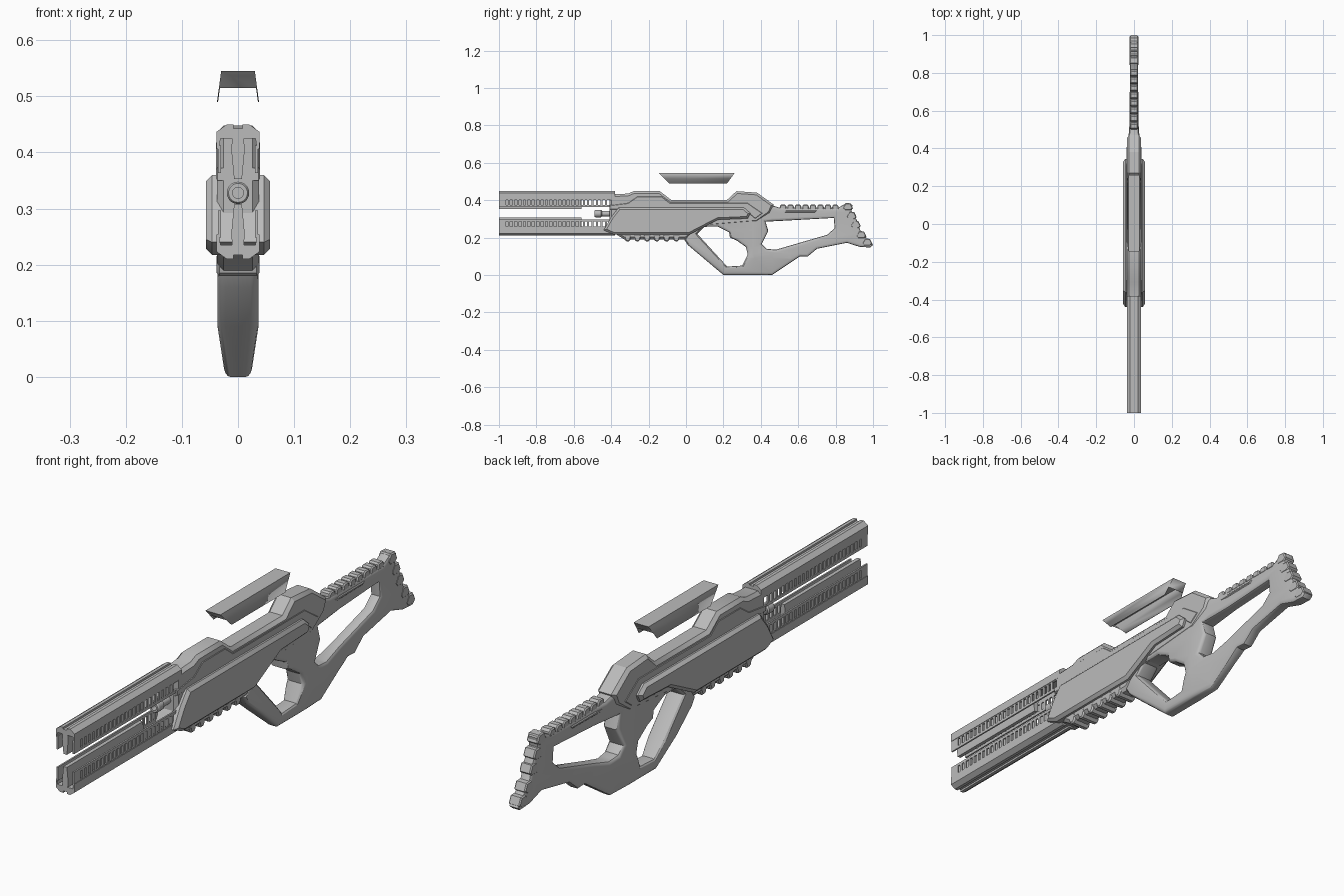
import bpy, bmesh, math
from mathutils import Matrix

cube = bpy.data.objects.get("Cube")
if cube:
    bpy.data.objects.remove(cube, do_unlink=True)

grey = bpy.data.materials.new("gunmetal_grey")
grey.use_nodes = True
grey.diffuse_color = (0.5, 0.5, 0.5, 1)
grey.node_tree.nodes["Principled BSDF"].inputs["Base Color"].default_value = (0.5, 0.5, 0.5, 1)
parts = []


def add_mesh(name, bm):
    bmesh.ops.remove_doubles(bm, verts=bm.verts, dist=1e-5)
    bmesh.ops.recalc_face_normals(bm, faces=bm.faces)
    mesh = bpy.data.meshes.new(name)
    bm.to_mesh(mesh)
    bm.free()
    mesh.materials.clear()
    mesh.materials.append(grey)
    ob = bpy.data.objects.new(name, mesh)
    bpy.context.collection.objects.link(ob)
    parts.append(ob)
    return ob


def side_profile(name, loops, half, chamfer, round_steps=0, cuts=(), shape=None):
    """Chamfered slab from (y, z) loops; inner loops become holes."""
    cu = bpy.data.curves.new(name + "_profile", "CURVE")
    cu.dimensions = "2D"
    cu.fill_mode = "BOTH"
    for pts in loops:
        sp = cu.splines.new("POLY")
        sp.points.add(len(pts) - 1)
        for p, (a, b) in zip(sp.points, pts):
            p.co = (a, b, 0, 1)
        sp.use_cyclic_u = True
    cu.extrude, cu.bevel_depth = half - chamfer, chamfer
    cu.offset, cu.bevel_resolution = -chamfer, round_steps
    tmp = bpy.data.objects.new(name + "_profile", cu)
    bpy.context.collection.objects.link(tmp)
    bpy.context.view_layer.update()
    dg = bpy.context.evaluated_depsgraph_get()
    me = bpy.data.meshes.new_from_object(tmp.evaluated_get(dg))
    bm = bmesh.new()
    bm.from_mesh(me)
    bpy.data.objects.remove(tmp, do_unlink=True)
    bpy.data.meshes.remove(me)
    bm.transform(Matrix(((0, 0, 1, 0), (1, 0, 0, 0), (0, 1, 0, 0), (0, 0, 0, 1))))
    bmesh.ops.remove_doubles(bm, verts=bm.verts, dist=1e-5)
    for co, no in cuts:
        bmesh.ops.bisect_plane(bm, geom=bm.verts[:] + bm.edges[:] + bm.faces[:],
                               plane_co=co, plane_no=no)
    if shape:
        for v in bm.verts:
            v.co.x *= shape(v.co.y, v.co.z)
    return add_mesh(name, bm)


def prism_y(bm, pts, y0, y1):
    """Extrude an (x, z) section along y."""
    face = bm.faces.new([bm.verts.new((x, y0, z)) for x, z in pts])
    out = bmesh.ops.extrude_face_region(bm, geom=[face])
    for v in out["geom"]:
        if isinstance(v, bmesh.types.BMVert):
            v.co.y = y1


def box(bm, x0, x1, y0, y1, z0, z1):
    prism_y(bm, [(x0, z0), (x1, z0), (x1, z1), (x0, z1)], y0, y1)


def both_sides(half):
    return half + [(-x, z) for x, z in reversed(half)]


# Receiver with its raised top and side housing
side_profile("receiver", [[
    (-.41, .225), (-.41, .43), (-.31, .435), (-.28, .448), (-.14, .448), (-.08, .402),
    (.22, .402), (.27, .448), (.38, .44), (.47, .375), (.45, .33), (.38, .28),
    (.2, .265), (.08, .255), (0, .19), (-.33, .19), (-.37, .215)]], .0375, .012)
side_profile("side_housing", [[
    (-.44, .24), (-.4, .31), (-.36, .36), (.31, .36), (.345, .33), (.33, .302),
    (.17, .295), (.02, .217), (-.39, .217)]], .057, .011)
side_profile("upper_trim", [[
    (-.41, .35), (-.41, .372), (-.31, .385), (-.26, .42), (-.13, .42), (-.085, .385),
    (.33, .385), (.41, .33), (.37, .3), (.31, .35)]], .0395, .003)


# Grip, trigger guard and skeleton stock, thinner to the rear and at the foot
def slim(y, z):
    rear = min(max((y - .36) / .2, 0), 1)
    return (1 - .4 * rear) * (.62 + .38 * min(max(z / .09, 0), 1))


side_profile("grip_and_stock", [
    [(-.01, .19), (.06, .28), (.36, .39), (.46, .372), (.5, .36), (.81, .358), (.86, .385),
     (.89, .375), (.885, .34), (.915, .29), (.935, .23), (1, .16), (.985, .147), (.93, .15),
     (.86, .172), (.7, .14), (.65, .098), (.61, .1), (.46, 0), (.2, 0), (.01, .16)],
    [(.06, .22), (.1, .258), (.17, .258), (.23, .228), (.235, .2), (.27, .185), (.32, .15),
     (.33, .11), (.3, .05), (.22, .045)],
    [(.425, .285), (.52, .29), (.79, .305), (.795, .25), (.755, .215), (.48, .135),
     (.43, .14), (.405, .165), (.44, .235)]],
    .0365, .014, 2,
    [((0, y, 0), (0, 1, 0)) for y in (.36, .46, .56)] + [((0, 0, .09), (0, 0, 1))], slim)
side_profile("stock_ridge", [[
    (.42, .362), (.52, .345), (.7, .345), (.69, .335), (.51, .333), (.42, .35)]], .025, .003)

# Cheek pads along the top of the stock
for i in range(8):
    y = .5 + i * .04
    side_profile("cheek_pad", [[
        (y, .35), (y + .003, .37), (y + .009, .376), (y + .028, .376), (y + .036, .368),
        (y + .038, .35)]], .021, .004)

# Butt pads down the rear edge
for y, z in ((.868, .365), (.888, .318), (.91, .27), (.94, .215), (.972, .175)):
    side_profile("butt_pad", [[
        (y - .03, z - .006), (y - .015, z + .02), (y + .012, z + .018),
        (y + .024, z - .008), (y + .012, z - .02), (y - .02, z - .02)]], .023, .004)

# Hand grip ribs under the receiver
for i in range(6):
    y = -.335 + i * .052
    side_profile("hand_rib", [[
        (y, .22), (y + .01, .185), (y + .018, .18), (y + .03, .18), (y + .038, .188),
        (y + .046, .22)]], .038, .005)

# Upper barrel shroud and its mirrored lower twin
for name, flip in (("upper", False), ("lower", True)):
    bm = bmesh.new()
    prism_y(bm, both_sides([(.008, .443), (.008, .45), (.02, .45), (.038, .437),
                            (.038, .406), (.034, .406), (.031, .425)]), -1, -.38)
    prism_y(bm, both_sides([(.007, .353), (.012, .405), (.01, .428)]), -1, -.56)
    for s in (-1, 1):
        x0, x1 = sorted((s * .03, s * .036))
        box(bm, x0, x1, -1, -.38, .363, .373)
        box(bm, x0, x1, -1, -.38, .402, .412)
        box(bm, x0, x1, -1, -.963, .37, .405)
        for i in range(23):
            y = -.951 + i * .0235
            box(bm, x0, x1, y, y + .0105, .37, .405)
    if flip:
        for v in bm.verts:
            v.co.z = .66 - v.co.z
    add_mesh(name + "_barrel_shroud", bm)

# Muzzle between the shrouds
bm = bmesh.new()
rings = []
for r, y in ((.015, -.4), (.015, -.45), (.02, -.455), (.02, -.483), (.017, -.488),
             (.01, -.488), (.01, -.46)):
    rings.append([bm.verts.new((r * math.cos(k * math.tau / 20), y,
                                .328 + r * math.sin(k * math.tau / 20))) for k in range(20)])
for a, b in zip(rings, rings[1:]):
    for k in range(20):
        bm.faces.new((a[k], a[(k + 1) % 20], b[(k + 1) % 20], b[k]))
bm.faces.new(rings[-1])
add_mesh("muzzle", bm)

# Floating sight: a thin open shell
bm = bmesh.new()
v = {}
for s in (-1, 1):
    for key, x, y, z in (("t0", .03, -.145, .545), ("m0", .034, -.115, .515),
                         ("b0", .0375, -.09, .49), ("b1", .0375, .22, .49),
                         ("m1", .034, .238, .515), ("t1", .03, .26, .545)):
        v[key, s] = bm.verts.new((s * x, y, z))
    bm.faces.new([v[k, s] for k in ("t0", "m0", "b0", "b1", "m1", "t1")])
for a, b in (("t0", "t1"), ("t0", "m0"), ("t1", "m1")):
    bm.faces.new((v[a, -1], v[b, -1], v[b, 1], v[a, 1]))
sight = add_mesh("floating_sight", bm)
sight.modifiers.new("thickness", "SOLIDIFY").thickness = .002

# Shading
bpy.ops.object.select_all(action="DESELECT")
for ob in parts:
    ob.select_set(True)
bpy.context.view_layer.objects.active = parts[0]
bpy.ops.object.shade_smooth_by_angle(angle=math.radians(30))
